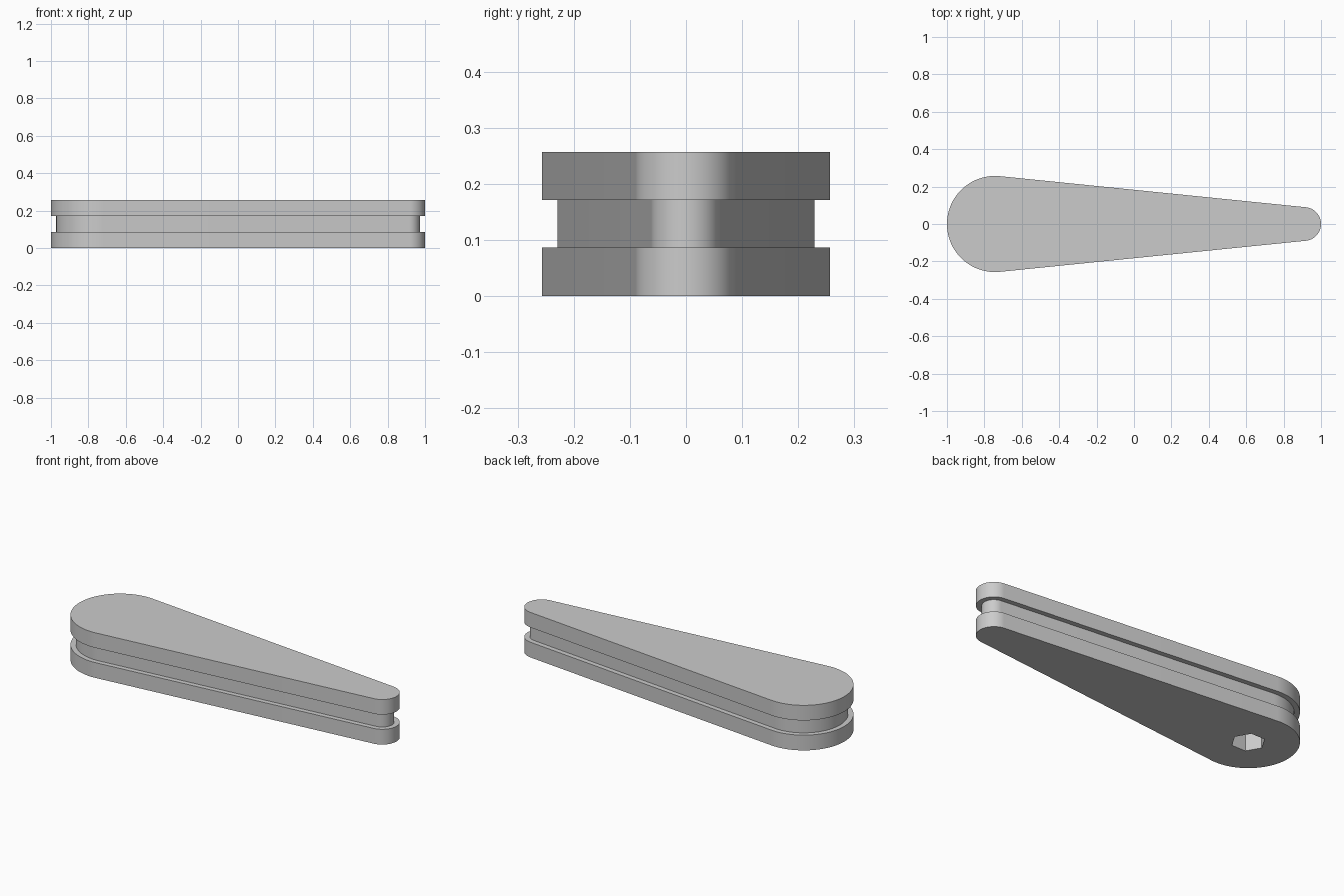
import bpy, bmesh, math

cube = bpy.data.objects.get("Cube")
if cube:
    bpy.data.objects.remove(cube, do_unlink=True)

BIG_X, BIG_R = -0.743, 0.257
TIP_X, TIP_R = 0.91, 0.09
GROOVE = 0.028
SOCKET_R = 0.087

grey = bpy.data.materials.new("plain_grey")
grey.use_nodes = True
colour = (0.6, 0.6, 0.6, 1)
grey.diffuse_color = colour
grey.node_tree.nodes["Principled BSDF"].inputs["Base Color"].default_value = colour


def arc(cx, r, start, end, steps):
    angles = [start + (end - start) * i / steps for i in range(steps + 1)]
    return [(cx + r * math.cos(a), r * math.sin(a)) for a in angles]


def teardrop(inset):
    """Two round ends joined by their common tangents."""
    t = math.acos((BIG_R - TIP_R) / (TIP_X - BIG_X))
    return (arc(TIP_X, TIP_R - inset, -t, t, 32)
            + arc(BIG_X, BIG_R - inset, t, 2 * math.pi - t, 64))


def layer(name, z0, z1, inset=0.0, socket=False):
    loops = [teardrop(inset)]
    if socket:
        loops.append(arc(BIG_X, SOCKET_R, 0, 2 * math.pi, 6)[:-1])
    bm = bmesh.new()
    edges = []
    for loop in loops:
        verts = [bm.verts.new((x, y, z0)) for x, y in loop]
        edges += [bm.edges.new((v, verts[i - 1])) for i, v in enumerate(verts)]
    bmesh.ops.triangle_fill(bm, edges=edges, use_beauty=True)
    result = bmesh.ops.extrude_face_region(bm, geom=bm.faces[:], use_keep_orig=True)
    top = [g for g in result["geom"] if isinstance(g, bmesh.types.BMVert)]
    bmesh.ops.translate(bm, verts=top, vec=(0, 0, z1 - z0))
    bmesh.ops.recalc_face_normals(bm, faces=bm.faces[:])
    mesh = bpy.data.meshes.new(name)
    bm.to_mesh(mesh)
    bm.free()
    mesh.materials.append(grey)
    obj = bpy.data.objects.new(name, mesh)
    bpy.context.collection.objects.link(obj)
    return obj


# Two full plates with a narrower core, and a blind hexagonal socket below
parts = [
    layer("lower_plate", 0.0, 0.087, socket=True),
    layer("grooved_core", 0.087, 0.171, inset=GROOVE, socket=True),
    layer("upper_plate", 0.171, 0.257),
]

# Smooth round ends, crisp rims
bpy.ops.object.select_all(action="DESELECT")
for part in parts:
    part.select_set(True)
bpy.context.view_layer.objects.active = parts[0]
bpy.ops.object.shade_smooth_by_angle(angle=math.radians(30))
